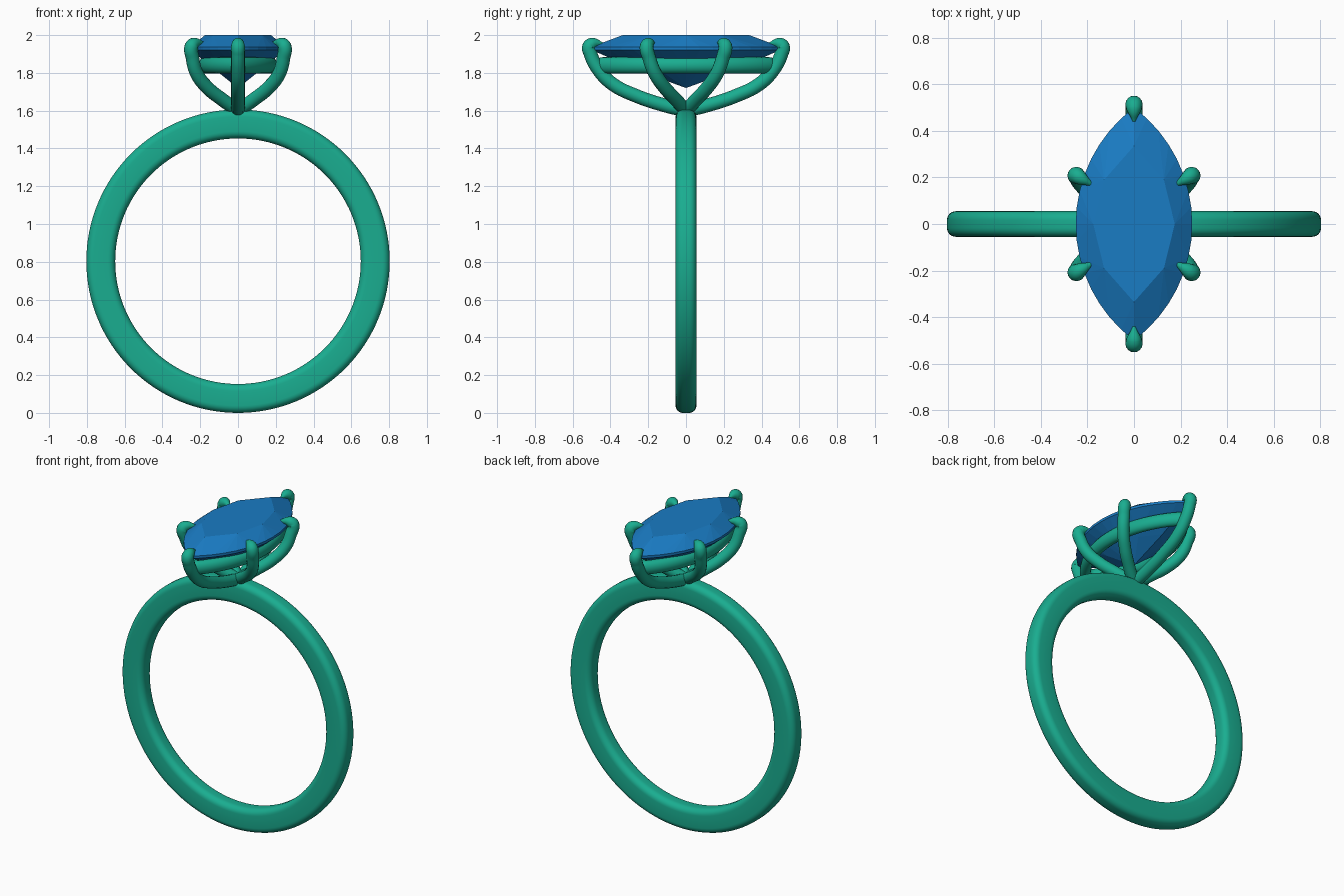
import bpy, bmesh, math
from mathutils import Vector

if "Cube" in bpy.data.objects:
    bpy.data.objects.remove(bpy.data.objects["Cube"])


def material(name, color):
    m = bpy.data.materials.new(name)
    m.diffuse_color = color
    m.use_nodes = True
    m.node_tree.nodes["Principled BSDF"].inputs["Base Color"].default_value = m.diffuse_color
    return m


METAL = material("metal", (0.01, 0.42, 0.28, 1))
BLUE = material("gem_blue", (0.01, 0.2, 0.55, 1))


def add_mesh(name, bm, mat, smooth=True):
    bmesh.ops.recalc_face_normals(bm, faces=bm.faces[:])
    for f in bm.faces:
        f.smooth = smooth
    me = bpy.data.meshes.new(name)
    bm.to_mesh(me)
    bm.free()
    me.materials.append(mat)
    ob = bpy.data.objects.new(name, me)
    bpy.context.collection.objects.link(ob)
    return ob


def marquise(half_x, half_y, n, z):
    """Pointed oval made of two circular arcs, counter-clockwise, 2n points."""
    r = (half_x ** 2 + half_y ** 2) / (2 * half_x)
    a = math.asin(half_y / r)
    right = []
    for i in range(n):
        t = -a + 2 * a * i / n
        right.append(Vector((r * math.cos(t) - (r - half_x), r * math.sin(t), z)))
    return right + [Vector((-p.x, -p.y, z)) for p in right]


def loft(bm, rings, close):
    vr = [[bm.verts.new(p) for p in ring] for ring in rings]
    n = len(vr[0])
    for i in range(len(vr) if close else len(vr) - 1):
        a, b = vr[i], vr[(i + 1) % len(vr)]
        for j in range(n):
            k = (j + 1) % n
            bm.faces.new((a[j], a[k], b[k], b[j]))
    return vr


# Finger band: rounded rectangle spun around the y axis
def band():
    r_in, r_out, w, c = 0.65, 0.803, 0.055, 0.038
    prof = []
    for cx, cy, start in ((r_out - c, w - c, 0), (r_in + c, w - c, 90),
                          (r_in + c, c - w, 180), (r_out - c, c - w, 270)):
        for k in range(7):
            t = math.radians(start + 15 * k)
            prof.append((cx + c * math.cos(t), cy + c * math.sin(t)))
    rings = []
    for i in range(128):
        t = math.tau * i / 128
        rings.append([(r * math.cos(t), y, 0.803 + r * math.sin(t)) for r, y in prof])
    bm = bmesh.new()
    loft(bm, rings, True)
    add_mesh("finger_band", bm, METAL)


# Gem: convex hull of table, crown, girdle and pavilion points gives the facets
def gem():
    pts = marquise(0.25, 0.5, 16, 1.938) + marquise(0.25, 0.5, 16, 1.922)
    pts += marquise(0.175, 0.335, 4, 2.0)
    pts += marquise(0.12, 0.26, 4, 1.815)
    pts.append(Vector((0, 0, 1.72)))
    bm = bmesh.new()
    for p in pts:
        bm.verts.new(p)
    bmesh.ops.convex_hull(bm, input=bm.verts[:])
    bmesh.ops.dissolve_limit(bm, angle_limit=math.radians(1),
                             verts=bm.verts[:], edges=bm.edges[:])
    add_mesh("marquise_gem", bm, BLUE, smooth=False)


# Gallery rail: round section lofted along the pointed oval
def rail():
    rings, rad = [], 0.043
    for k in range(20):
        t = math.tau * k / 20
        o = 0.035 * math.cos(t)
        rings.append(marquise(0.175 + o, 0.44 + 1.3 * o, 28, 1.84 + rad * math.sin(t)))
    bm = bmesh.new()
    loft(bm, rings, True)
    add_mesh("gallery_rail", bm, METAL)


# Claw prongs: tapered tubes along a smooth path
def prong(name, path, sx, sy):
    cu = bpy.data.curves.new(name, 'CURVE')
    cu.dimensions = '3D'
    cu.bevel_depth = 1.0
    cu.bevel_resolution = 6
    cu.resolution_u = 8
    cu.use_fill_caps = True
    sp = cu.splines.new('BEZIER')
    sp.bezier_points.add(len(path) - 1)
    for bp, (x, y, z, r) in zip(sp.bezier_points, path):
        bp.co = (x * sx, y * sy, z)
        bp.radius = r
        bp.handle_left_type = bp.handle_right_type = 'AUTO'
    cu.materials.append(METAL)
    ob = bpy.data.objects.new(name, cu)
    bpy.context.collection.objects.link(ob)
    bpy.ops.object.select_all(action='DESELECT')
    ob.select_set(True)
    bpy.context.view_layer.objects.active = ob
    bpy.ops.object.convert(target='MESH')
    bpy.ops.object.shade_smooth_by_angle(angle=math.radians(50))


END_PATH = [(0, 0.0, 1.60, 0.036), (0, 0.12, 1.63, 0.036), (0, 0.26, 1.677, 0.036),
            (0, 0.39, 1.742, 0.036), (0, 0.465, 1.82, 0.036), (0, 0.505, 1.90, 0.036),
            (0, 0.512, 1.94, 0.037), (0, 0.492, 1.955, 0.032), (0, 0.44, 1.955, 0.006)]
SIDE_PATH = [(0, 0, 1.60, 0.036), (0.085, 0.055, 1.66, 0.036), (0.165, 0.115, 1.725, 0.036),
             (0.22, 0.165, 1.80, 0.036), (0.241, 0.195, 1.88, 0.036),
             (0.246, 0.208, 1.94, 0.037), (0.232, 0.199, 1.955, 0.032),
             (0.178, 0.168, 1.957, 0.006)]

band()
gem()
rail()
for sy, end in ((-1, "front"), (1, "back")):
    prong(end + "_end_prong", END_PATH, 1, sy)
    for sx, side in ((-1, "left"), (1, "right")):
        prong(f"{end}_{side}_prong", SIDE_PATH, sx, sy)
